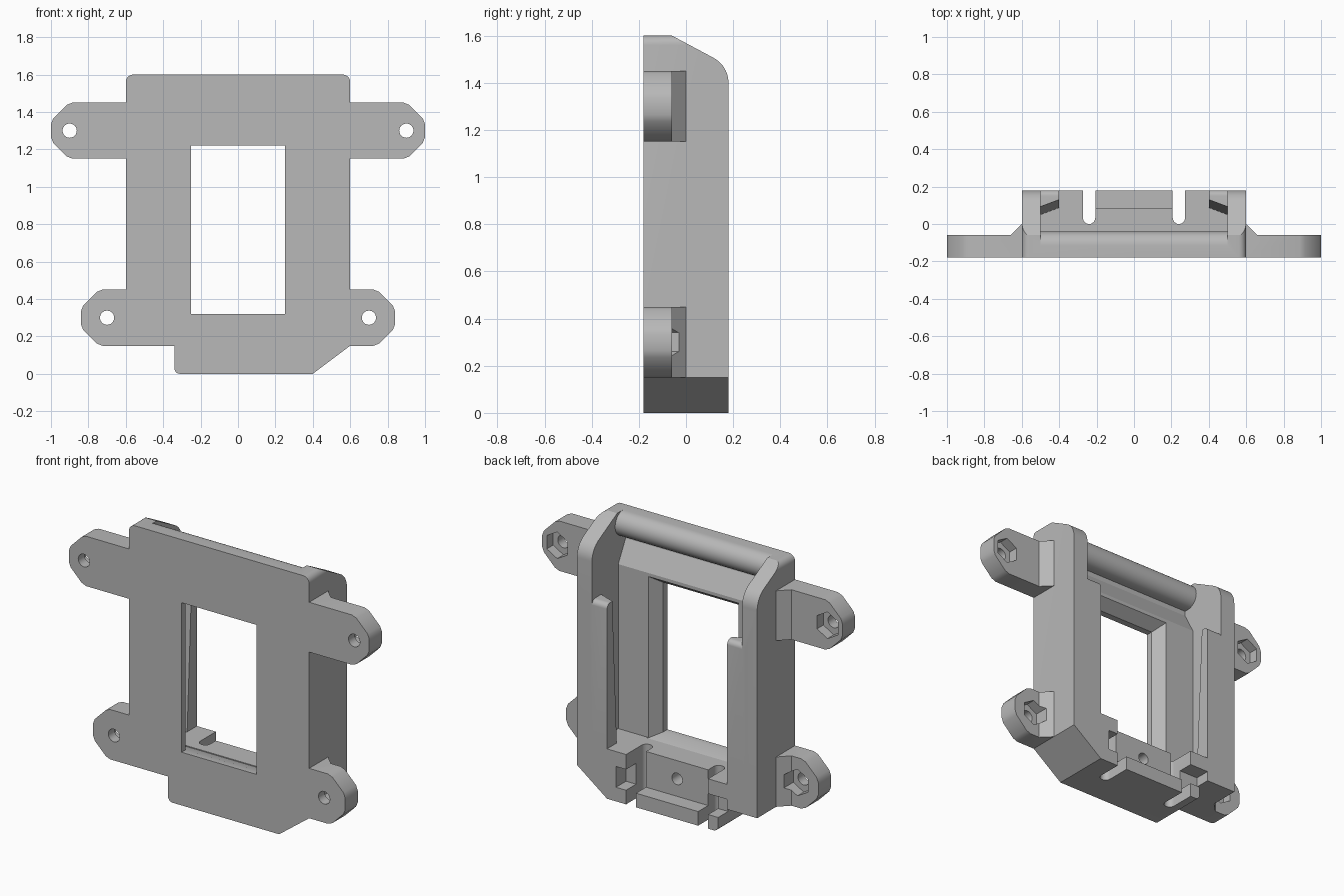
import bpy, bmesh
from math import sin, cos, pi, radians
from mathutils import Vector

if "Cube" in bpy.data.objects:
    bpy.data.objects.remove(bpy.data.objects["Cube"], do_unlink=True)

GREY = (0.48, 0.48, 0.48, 1)
grey = bpy.data.materials.new("plain grey plastic")
grey.use_nodes = True
grey.diffuse_color = GREY
grey.node_tree.nodes["Principled BSDF"].inputs["Base Color"].default_value = GREY


def arc(cx, cy, r, start, end, steps=10):
    """Points on an arc, angles in degrees."""
    angles = [radians(start + (end - start) * i / steps) for i in range(steps + 1)]
    return [(cx + r * cos(a), cy + r * sin(a)) for a in angles]


def loft(name, first, last, axis, lo, hi):
    """Solid between two matching outlines set across an axis."""
    place = {"x": lambda a, b, h: (h, a, b),
             "y": lambda a, b, h: (a, h, b),
             "z": lambda a, b, h: (a, b, h)}[axis]
    bm = bmesh.new()
    p = [bm.verts.new(place(a, b, lo)) for a, b in first]
    q = [bm.verts.new(place(a, b, hi)) for a, b in last]
    bm.faces.new(p)
    bm.faces.new(q[::-1])
    n = len(p)
    for i in range(n):
        j = (i + 1) % n
        bm.faces.new((p[i], q[i], q[j], p[j]))
    bmesh.ops.recalc_face_normals(bm, faces=bm.faces)
    mesh = bpy.data.meshes.new(name)
    bm.to_mesh(mesh)
    bm.free()
    mesh.materials.append(grey)
    obj = bpy.data.objects.new(name, mesh)
    bpy.context.collection.objects.link(obj)
    return obj


def prism(name, outline, axis, lo, hi):
    return loft(name, outline, outline, axis, lo, hi)


def rect(a0, a1, b0, b1):
    return [(a0, b0), (a1, b0), (a1, b1), (a0, b1)]


def combine(obj, tool, operation="DIFFERENCE"):
    """Apply a boolean and discard the tool."""
    mod = obj.modifiers.new("shape", "BOOLEAN")
    mod.solver = "EXACT"
    mod.operation = operation
    mod.object = tool
    bpy.context.view_layer.update()
    with bpy.context.temp_override(object=obj, active_object=obj):
        bpy.ops.object.modifier_apply(modifier=mod.name)
    bpy.data.objects.remove(tool, do_unlink=True)


def finish(obj):
    bpy.ops.object.select_all(action="DESELECT")
    obj.select_set(True)
    bpy.context.view_layer.objects.active = obj
    bpy.ops.object.shade_smooth_by_angle(angle=radians(25))


FRONT, BACK = -0.18, 0.18

# Housing block: front outline trimmed by the side profile
outline = ([(0.4, 0), (0.6, 0.15)] + arc(0.56, 1.56, 0.04, 0, 90, 6)
           + arc(-0.56, 1.56, 0.04, 90, 180, 6) + [(-0.6, 0.15), (-0.34, 0.15)]
           + arc(-0.31, 0.03, 0.03, 180, 270, 5))
housing = prism("housing", outline, "y", FRONT, BACK)
side = ([(-0.3, -0.1), (BACK, -0.1)] + arc(0.06, 1.4, 0.12, 0, 62)
        + [(-0.06, 1.6), (-0.06, 1.7), (-0.3, 1.7)])
combine(housing, prism("side_trim", side, "x", -0.8, 0.8), "INTERSECT")

# Interior bay, leaving a round bar along the top
bay = ([(-0.07, 0.3), (-0.07, 1.29), (-0.14, 1.42), (-0.14, 1.45)]
       + arc(-0.115, 1.525, 0.075, -90, 90, 16)
       + [(-0.115, 1.7), (0.3, 1.7), (0.3, 0.3)])
combine(housing, prism("bay_cut", bay, "x", -0.5, 0.5))

# Window with a bevelled inner edge
combine(housing, prism("window_cut", rect(-0.25, 0.25, 0.32, 1.22), "y", -0.3, -0.05))
combine(housing, loft("window_bevel", rect(-0.25, 0.25, 0.32, 1.22),
                      rect(-0.306, 0.306, 0.295, 1.276), "y", -0.14, -0.06))

# Retaining rails, thicker toward the bottom
def rail_profile(shift):
    return ([(0.085 - shift, 0.25), (BACK, 0.25)] + arc(0.15, 1.14, 0.03, 0, 90, 6)
            + [(0.13 - shift, 1.17)])


for s in (-1, 1):
    rail = loft("rail", rail_profile(0), rail_profile(0.045), "x", s * 0.4, s * 0.52)
    combine(housing, rail, "UNION")

# Lower shelf: open channel, centre clearance, slots and screw hole
combine(housing, prism("channel_cut", rect(0.085, 0.3, 0.085, 0.21), "x", -0.4, 0.34))
combine(housing, prism("centre_cut", rect(-0.22, 0.22, 0.085, 0.4), "y", 0.085, 0.3))
for s in (-1, 1):
    slot = arc(s * 0.24, 0.033, 0.033, 180, 360, 12)
    slot += [(s * 0.24 + 0.033, 0.3), (s * 0.24 - 0.033, 0.3)]
    combine(housing, prism("slot_cut", slot, "z", -0.1, 0.35))
combine(housing, prism("screw_cut", arc(0, 0.19, 0.035, 0, 345, 23), "y", 0, 0.3))
finish(housing)


# Mounting ears with gusset, bolt hole and hexagonal nut pocket
def ear(name, s, tip, z0):
    z1, c = z0 + 0.3, 0.095
    shape = [(0.6, z0), (tip - c - 0.02, z0), (tip - c + 0.01, z0 + 0.012),
             (tip - 0.012, z0 + c - 0.01), (tip, z0 + c + 0.02),
             (tip, z1 - c - 0.02), (tip - 0.012, z1 - c + 0.01),
             (tip - c + 0.01, z1 - 0.012), (tip - c - 0.02, z1), (0.6, z1)]
    obj = prism(name, [(s * x, z) for x, z in shape], "y", FRONT, -0.06)
    gusset = [(0.6, -0.1), (0.66, -0.1), (0.66, -0.06), (0.6, 0)]
    combine(obj, prism("gusset", [(s * x, y) for x, y in gusset], "z", z0, z1), "UNION")
    hx, hz = s * (0.9 if tip > 0.9 else 0.7), z0 + 0.15
    combine(obj, prism("bolt_cut", arc(hx, hz, 0.038, 0, 345, 23), "y", -0.3, 0.1))
    combine(obj, prism("nut_cut", arc(hx, hz, 0.08, 30, 330, 5), "y", -0.12, 0.1))
    finish(obj)


for s, label in ((-1, "right"), (1, "left")):
    ear("upper_ear_" + label, s, 1.0, 1.15)
    ear("lower_ear_" + label, s, 0.84, 0.15)
